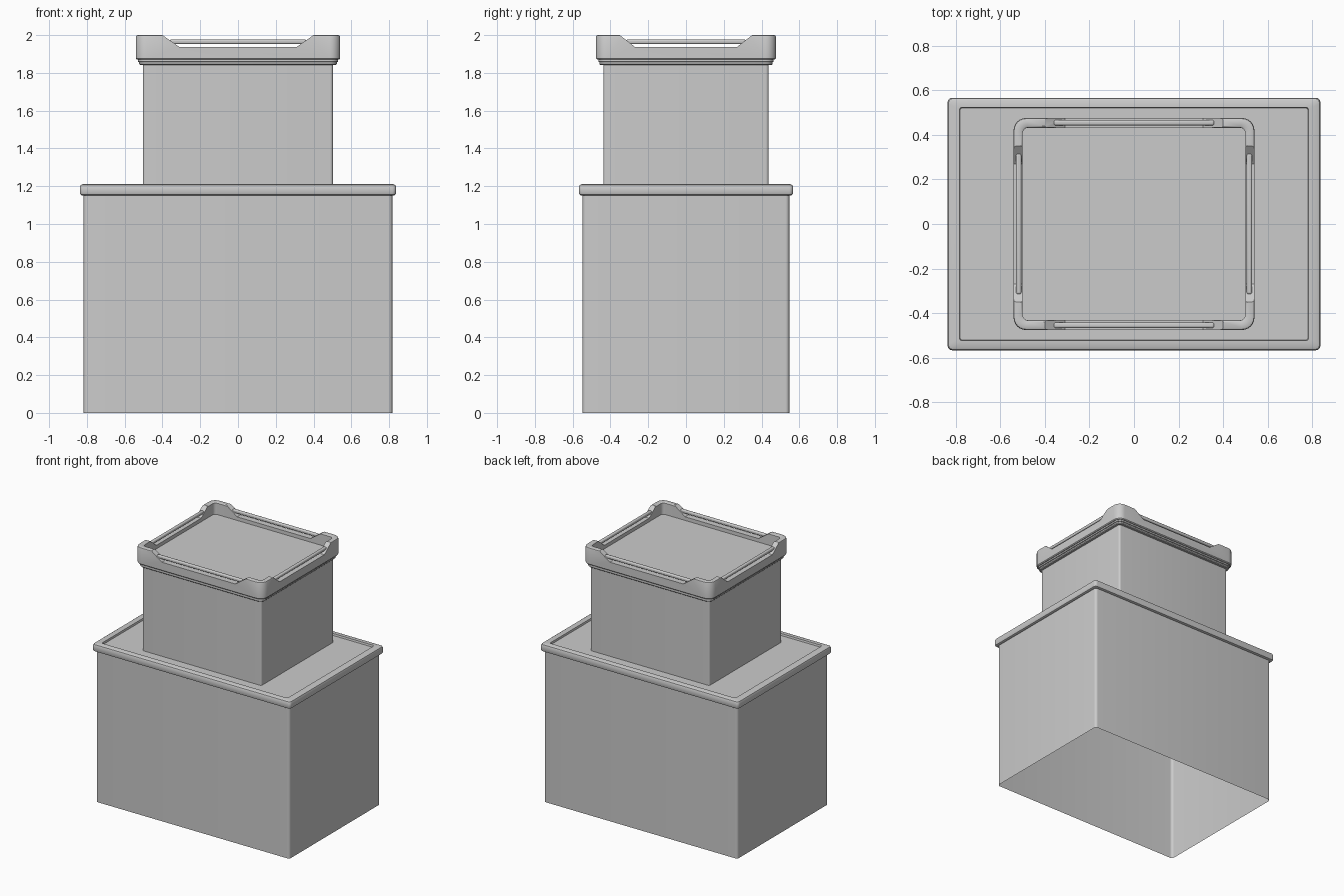
import bpy, bmesh, math

if "Cube" in bpy.data.objects:
    bpy.data.objects.remove(bpy.data.objects["Cube"])

SEG = 6  # steps per rounded corner


def ring(hx, hy, z, r):
    """Rounded rectangle, counter-clockwise."""
    pts = []
    for k, (sx, sy) in enumerate([(1, 1), (-1, 1), (-1, -1), (1, -1)]):
        for i in range(SEG + 1):
            a = math.radians(90 * k + 90 * i / SEG)
            pts.append((sx * (hx - r) + r * math.cos(a), sy * (hy - r) + r * math.sin(a), z))
    return pts


def finish(name, bm):
    me = bpy.data.meshes.new(name)
    bm.to_mesh(me)
    bm.free()
    ob = bpy.data.objects.new(name, me)
    bpy.context.collection.objects.link(ob)
    return ob


def smooth(ob):
    bpy.ops.object.select_all(action='DESELECT')
    ob.select_set(True)
    bpy.context.view_layer.objects.active = ob
    bpy.ops.object.shade_smooth_by_angle(angle=math.radians(35))


def loft(name, sections, cap=False, closed=False):
    """Skin a stack of rounded rectangles (half x, half y, z, radius)."""
    bm = bmesh.new()
    rings = [[bm.verts.new(p) for p in ring(*s)] for s in sections]
    n = len(rings[0])
    pairs = list(zip(rings, rings[1:]))
    if closed:
        pairs.append((rings[-1], rings[0]))
    for a, b in pairs:
        for i in range(n):
            j = (i + 1) % n
            bm.faces.new((a[i], a[j], b[j], b[i]))
    if cap:
        bm.faces.new(rings[-1])
    return finish(name, bm)


def prism(name, outline, depth, offset, turn):
    """Extrude an (along, z) outline across a rim side; turn swaps x and y."""
    bm = bmesh.new()
    lay = (lambda a, d, z: (d, a, z)) if turn else (lambda a, d, z: (a, d, z))
    f = [bm.verts.new(lay(a, offset - depth, z)) for a, z in outline]
    b = [bm.verts.new(lay(a, offset + depth, z)) for a, z in outline]
    bm.faces.new(f)
    bm.faces.new(b[::-1])
    for i in range(len(f)):
        j = (i + 1) % len(f)
        bm.faces.new((f[j], f[i], b[i], b[j]))
    bmesh.ops.recalc_face_normals(bm, faces=bm.faces)
    return finish(name, bm)


# Large lower box, open underneath, with a recessed lid
smooth(loft("lower_box", [(0.817, 0.547, 0, 0.02), (0.817, 0.547, 1.155, 0.02)]))
smooth(loft("lower_lid", [
    (0.817, 0.547, 1.152, 0.02), (0.827, 0.557, 1.152, 0.02), (0.834, 0.564, 1.156, 0.02),
    (0.837, 0.567, 1.163, 0.02), (0.837, 0.567, 1.196, 0.02), (0.833, 0.563, 1.206, 0.02),
    (0.823, 0.553, 1.211, 0.02), (0.784, 0.524, 1.211, 0.012), (0.781, 0.521, 1.197, 0.01)],
    cap=True))

# Smaller upper box and its stepped collar
smooth(loft("upper_box", [(0.503, 0.437, 1.197, 0.015), (0.503, 0.437, 1.85, 0.015)]))
smooth(loft("collar", [
    (0.503, 0.437, 1.842, 0.015), (0.518, 0.453, 1.842, 0.035), (0.523, 0.458, 1.847, 0.04),
    (0.523, 0.458, 1.857, 0.04), (0.529, 0.464, 1.859, 0.045), (0.529, 0.464, 1.872, 0.045)]))
smooth(loft("tray_floor", [(0.503, 0.433, 1.908, 0.015), (0.503, 0.433, 1.91, 0.015)], cap=True))

# Raised rim, closed tube around the tray
rim = loft("rim", [
    (0.500, 0.430, 1.870, 0.02), (0.535, 0.470, 1.870, 0.05), (0.541, 0.476, 1.876, 0.056),
    (0.541, 0.476, 1.990, 0.056), (0.538, 0.473, 1.997, 0.053), (0.531, 0.466, 2.000, 0.046),
    (0.507, 0.440, 2.000, 0.03), (0.500, 0.433, 1.995, 0.025)], closed=True)

# Trapezoid hand notches on all four sides, cut from the rim
cutters = []
for turn, top, low, across in ((False, 0.40, 0.31, 0.455), (True, 0.35, 0.27, 0.52)):
    slope = (top - low) / 0.063
    w = top + slope * 0.05
    for s in (-1, 1):
        outline = [(-low, 1.937), (low, 1.937), (w, 2.05), (-w, 2.05)]
        cutters.append(prism("notch_cutter", outline, 0.08, s * across, turn))
for c in cutters:
    m = rim.modifiers.new("notch", 'BOOLEAN')
    m.operation, m.solver, m.object = 'DIFFERENCE', 'EXACT', c
smooth(rim)
for m in list(rim.modifiers):
    if m.type == 'BOOLEAN':
        bpy.ops.object.modifier_apply(modifier=m.name)
for c in cutters:
    bpy.data.objects.remove(c, do_unlink=True)
smooth(rim)

# Round-edged handle bars spanning the notches
for turn, half, across in ((False, 0.36, 0.455), (True, 0.315, 0.518)):
    for s, side in ((-1, "left" if turn else "front"), (1, "right" if turn else "back")):
        outline = [(-half, 1.953), (half, 1.953), (half, 1.977), (-half, 1.977)]
        bar = prism("handle_bar_" + side, outline, 0.012, s * across, turn)
        bv = bar.modifiers.new("round", 'BEVEL')
        bv.width, bv.segments = 0.008, 3
        smooth(bar)
